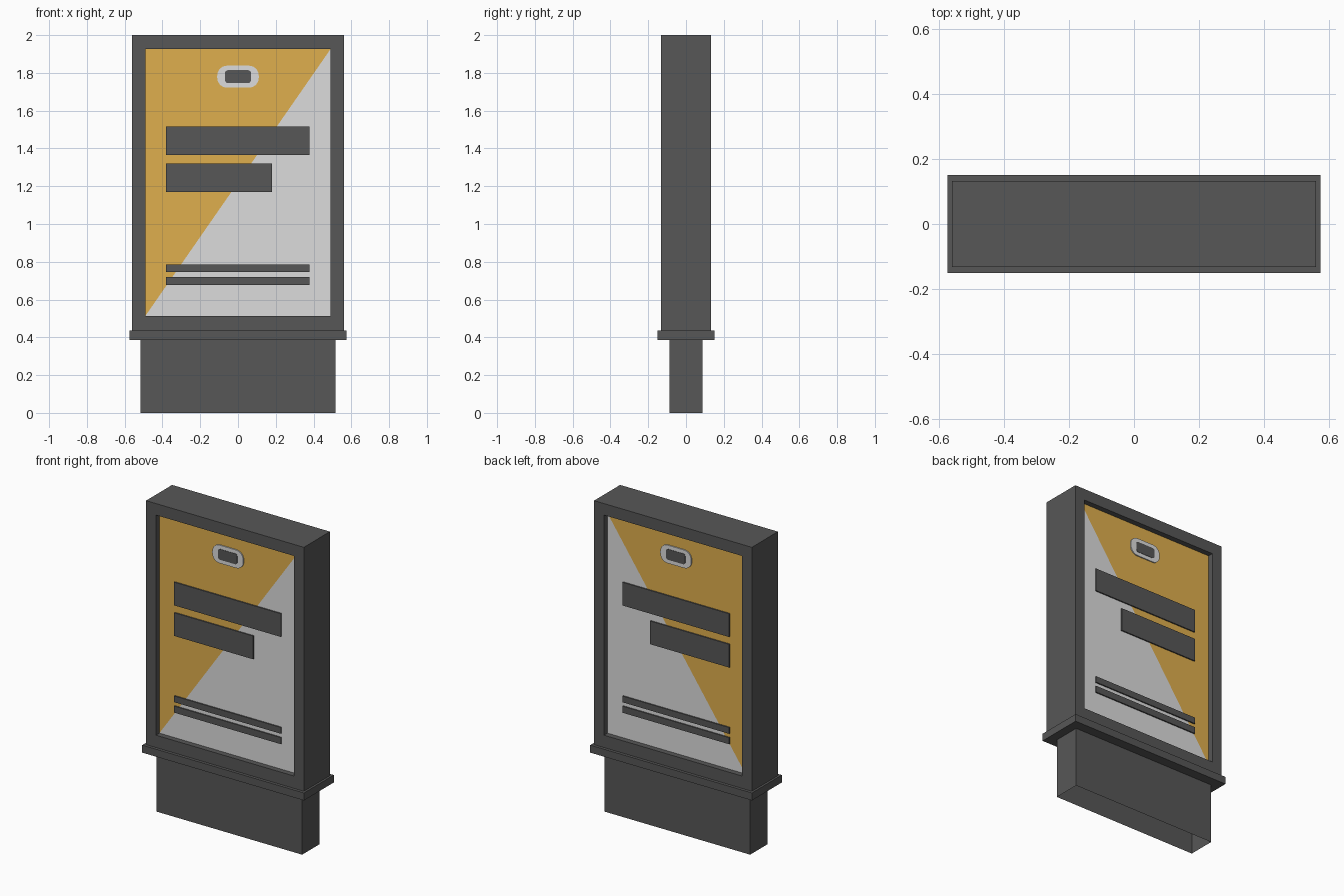
import bpy, bmesh, math

if "Cube" in bpy.data.objects:
    bpy.data.objects.remove(bpy.data.objects["Cube"])


def material(name, rgb):
    m = bpy.data.materials.new(name)
    m.diffuse_color = (*rgb, 1)
    m.use_nodes = True
    m.node_tree.nodes["Principled BSDF"].inputs["Base Color"].default_value = m.diffuse_color
    return m


DARK = material("dark_grey", (0.095, 0.095, 0.095))
LIGHT = material("light_grey", (0.72, 0.72, 0.72))
AMBER = material("amber", (0.74, 0.43, 0.075))


def finish(bm, name, mats):
    bmesh.ops.recalc_face_normals(bm, faces=bm.faces)
    mesh = bpy.data.meshes.new(name)
    bm.to_mesh(mesh)
    bm.free()
    for m in mats:
        mesh.materials.append(m)
    ob = bpy.data.objects.new(name, mesh)
    bpy.context.collection.objects.link(ob)
    return ob


def box_bm(hx, hy, z0, z1):
    bm = bmesh.new()
    bmesh.ops.create_cube(bm, size=2)
    for v in bm.verts:
        v.co = (v.co.x * hx, v.co.y * hy, z0 if v.co.z < 0 else z1)
    return bm


# Plinth: open underneath
bm = box_bm(0.517, 0.088, 0, 0.39)
bottom = [f for f in bm.faces if f.calc_center_median().z < 0.01]
bmesh.ops.delete(bm, geom=bottom, context='FACES_ONLY')
finish(bm, "plinth", [DARK])

# Ledge between plinth and cabinet
finish(box_bm(0.574, 0.151, 0.387, 0.435), "ledge", [DARK])

# Cabinet with a recessed, diagonally split poster on both faces
HALF_Y, RECESS = 0.132, 0.035
bm = box_bm(0.56, HALF_Y, 0.435, 2.0)
bm.normal_update()
for face in [f for f in bm.faces if abs(f.normal.y) > 0.9]:
    side = math.copysign(1, face.normal.y)
    bmesh.ops.inset_individual(bm, faces=[face], thickness=0.07)
    for v in face.verts:
        v.co = (math.copysign(0.49, v.co.x), side * HALF_Y,
                0.514 if v.co.z < 1.2 else 1.926)
    panel = bmesh.ops.extrude_discrete_faces(bm, faces=[face])["faces"][0]
    for v in panel.verts:
        v.co.y -= side * RECESS
    low = min(panel.verts, key=lambda v: v.co.x + v.co.z)
    high = max(panel.verts, key=lambda v: v.co.x + v.co.z)
    other, _ = bmesh.utils.face_split(panel, low, high)
    for f in (panel, other):
        f.material_index = 2 if f.calc_center_median().x < 0 else 1
finish(bm, "cabinet", [DARK, LIGHT, AMBER])


# Thin poster plates, mirrored to the back
def plate(name, x0, x1, z0, z1, mat, radius=0, lift=0.008):
    y = -(HALF_Y - RECESS)
    steps = 8 if radius else 0
    corners = [(x1, z1, -1, -1), (x0, z1, 1, -1), (x0, z0, 1, 1), (x1, z0, -1, 1)]
    bm = bmesh.new()
    ring = []
    for i, (cx, cz, sx, sz) in enumerate(corners):
        for k in range(steps + 1):
            a = math.pi / 2 * (i + (k / steps if steps else 0))
            ring.append(bm.verts.new((cx + radius * (sx + math.cos(a)) if radius else cx, y,
                                      cz + radius * (sz + math.sin(a)) if radius else cz)))
    face = bm.faces.new(ring)
    new = bmesh.ops.extrude_face_region(bm, geom=[face], use_keep_orig=True)["geom"]
    for v in new:
        if isinstance(v, bmesh.types.BMVert):
            v.co.y -= lift
    ob = finish(bm, name, [mat])
    mod = ob.modifiers.new("back_copy", 'MIRROR')
    mod.use_axis = (False, True, False)
    mod.use_mirror_merge = False
    return ob


plate("headline_bar_upper", -0.38, 0.378, 1.366, 1.515, DARK)
plate("headline_bar_lower", -0.38, 0.181, 1.17, 1.319, DARK)
plate("caption_bar_upper", -0.38, 0.378, 0.745, 0.785, DARK)
plate("caption_bar_lower", -0.38, 0.378, 0.678, 0.72, DARK)
plate("badge_plate", -0.11, 0.11, 1.722, 1.838, LIGHT, radius=0.052, lift=0.007)
plate("badge_centre", -0.068, 0.068, 1.746, 1.814, DARK, radius=0.014, lift=0.009)
